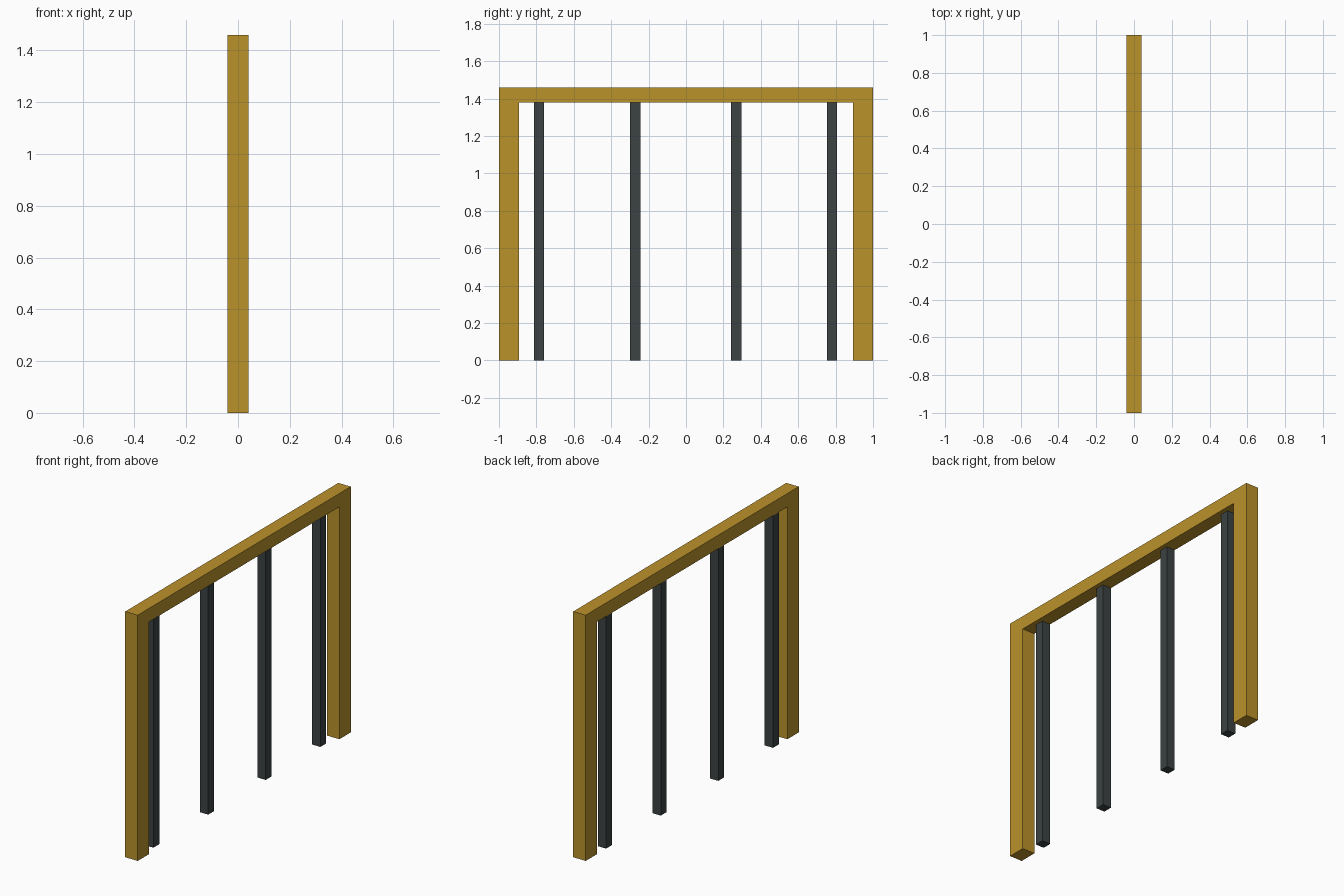
import bpy, bmesh

if "Cube" in bpy.data.objects:
    bpy.data.objects.remove(bpy.data.objects["Cube"])


def material(name, rgb):
    m = bpy.data.materials.new(name)
    m.diffuse_color = (*rgb, 1)
    m.use_nodes = True
    m.node_tree.nodes["Principled BSDF"].inputs["Base Color"].default_value = m.diffuse_color
    return m


def extrude_profile(name, profile, x0, x1, mat):
    """Extrude a closed (y, z) outline from x0 to x1."""
    bm = bmesh.new()
    face = bm.faces.new([bm.verts.new((x0, y, z)) for y, z in profile])
    ext = bmesh.ops.extrude_face_region(bm, geom=[face])
    verts = [v for v in ext["geom"] if isinstance(v, bmesh.types.BMVert)]
    bmesh.ops.translate(bm, verts=verts, vec=(x1 - x0, 0, 0))
    bmesh.ops.recalc_face_normals(bm, faces=bm.faces)
    mesh = bpy.data.meshes.new(name)
    bm.to_mesh(mesh)
    bm.free()
    mesh.materials.append(mat)
    obj = bpy.data.objects.new(name, mesh)
    bpy.context.collection.objects.link(obj)
    return obj


ochre = material("ochre", (0.50, 0.29, 0.024))
charcoal = material("charcoal", (0.045, 0.055, 0.055))

HALF_X, TOP, UNDER, INNER = 0.041, 1.46, 1.38, 0.893

# Frame: two end posts joined by a top beam
extrude_profile("frame", [
    (-1, 0), (-1, TOP), (1, TOP), (1, 0),
    (INNER, 0), (INNER, UNDER), (-INNER, UNDER), (-INNER, 0),
], -HALF_X, HALF_X, ochre)

# Bars: square uprights under the beam, flush with the frame's -x side
W = 0.055
for i, y in enumerate((-0.786, -0.272, 0.268, 0.781)):
    a, b = y - W / 2, y + W / 2
    extrude_profile(f"bar_{i + 1}", [(a, 0), (a, UNDER), (b, UNDER), (b, 0)],
                    -HALF_X, -HALF_X + W, charcoal)
